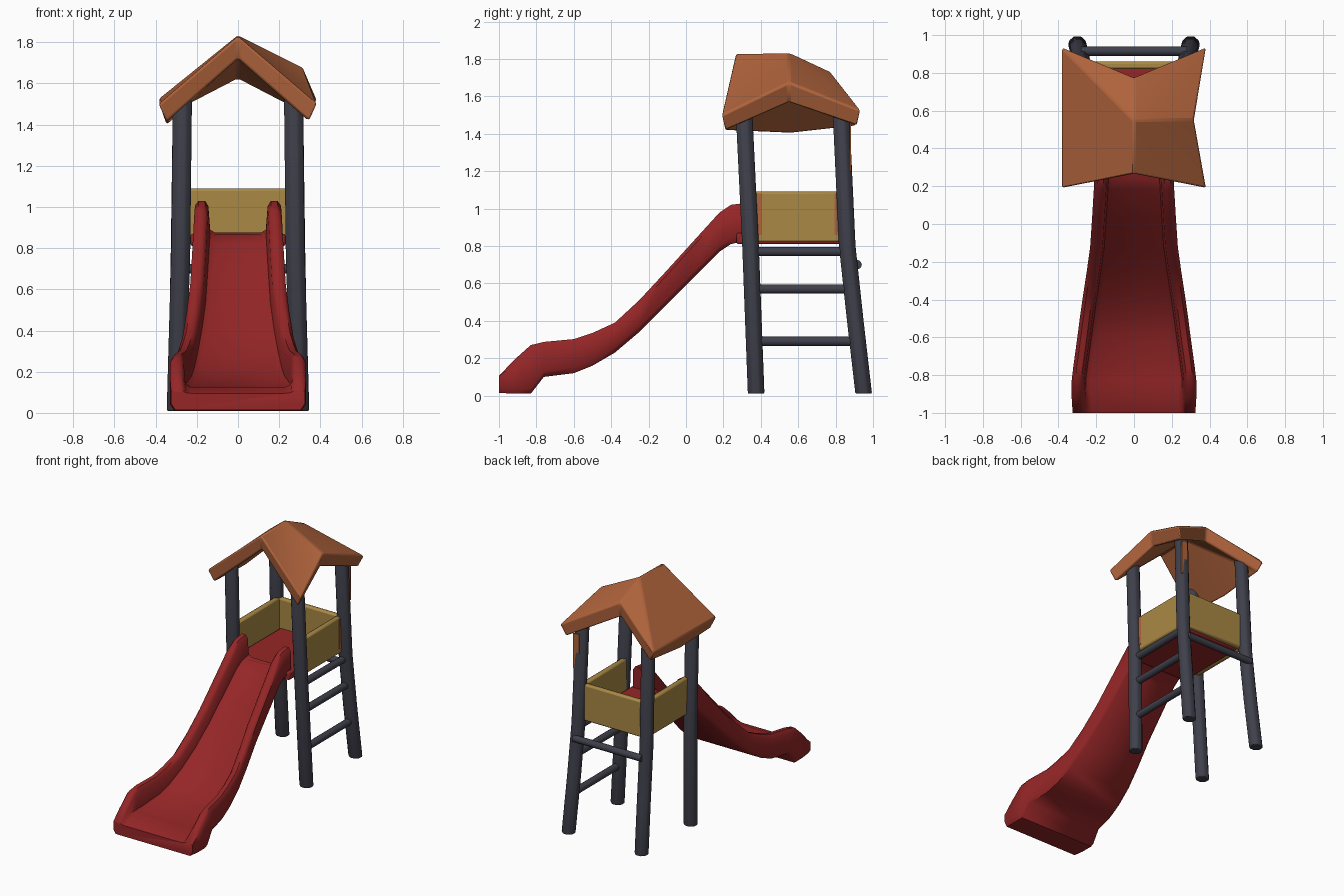
import bpy, bmesh, math
from mathutils import Vector

if "Cube" in bpy.data.objects:
    bpy.data.objects.remove(bpy.data.objects["Cube"])


def material(name, rgb):
    m = bpy.data.materials.new(name)
    m.diffuse_color = (*rgb, 1)
    m.use_nodes = True
    m.node_tree.nodes["Principled BSDF"].inputs["Base Color"].default_value = m.diffuse_color
    return m


RED = material("slide red", (0.30, 0.019, 0.02))
ORANGE = material("roof orange", (0.43, 0.125, 0.045))
YELLOW = material("panel yellow", (0.40, 0.25, 0.06))
SLATE = material("post slate", (0.05, 0.05, 0.07))


def make(name, verts, faces, mat, bevel=0.0, angle=40):
    """Mesh object with outward normals, optional rounded edges."""
    bm = bmesh.new()
    vs = [bm.verts.new(v) for v in verts]
    for f in faces:
        bm.faces.new([vs[i] for i in f])
    bmesh.ops.recalc_face_normals(bm, faces=bm.faces)
    me = bpy.data.meshes.new(name)
    bm.to_mesh(me)
    bm.free()
    me.materials.append(mat)
    ob = bpy.data.objects.new(name, me)
    bpy.context.collection.objects.link(ob)
    bpy.context.view_layer.objects.active = ob
    ob.select_set(True)
    bpy.ops.object.shade_smooth_by_angle(angle=math.radians(angle))
    ob.select_set(False)
    if bevel:
        b = ob.modifiers.new("rounding", "BEVEL")
        b.width, b.segments, b.limit_method = bevel, 2, "ANGLE"
    return ob


def loft(name, rings, mat, bevel=0.0, angle=40):
    """Skin closed cross-sections of equal size and cap both ends."""
    n = len(rings[0])
    verts = [p for r in rings for p in r]
    faces = [(k * n + i, k * n + (i + 1) % n, (k + 1) * n + (i + 1) % n, (k + 1) * n + i)
             for k in range(len(rings) - 1) for i in range(n)]
    faces += [tuple(range(n)), tuple(range(len(verts) - n, len(verts)))]
    return make(name, verts, faces, mat, bevel, angle)


def box(name, lo, hi, mat, bevel=0.0):
    ring = lambda z: [(lo[0], lo[1], z), (hi[0], lo[1], z), (hi[0], hi[1], z), (lo[0], hi[1], z)]
    return loft(name, [ring(lo[2]), ring(hi[2])], mat, bevel)


def rod(name, a, b, r, mat):
    a, b = Vector(a), Vector(b)
    d = (b - a).normalized()
    u = d.cross(Vector((0, 0, 1))).normalized()
    w = d.cross(u)
    ang = [math.tau * i / 10 for i in range(10)]
    return loft(name, [[c + u * r * math.cos(t) + w * r * math.sin(t) for t in ang] for c in (a, b)], mat)


# Posts, leaning in as they rise: (x, y, z)
FRONT = [(0.30, 0.375, 0.01), (0.278, 0.345, 0.8), (0.27, 0.31, 1.52)]
BACK = [(0.30, 0.95, 0.01), (0.288, 0.905, 0.4), (0.28, 0.862, 0.8), (0.27, 0.828, 1.53)]


def on_post(path, z):
    for p, q in zip(path, path[1:]):
        if p[2] <= z <= q[2]:
            return Vector(p).lerp(Vector(q), (z - p[2]) / (q[2] - p[2]))


for label, path in (("front", FRONT), ("back", BACK)):
    for side, s in (("left", -1), ("right", 1)):
        rings = [[(s * x + 0.05 * math.cos(math.tau * (i + 0.5) / 8),
                   y + 0.048 * math.sin(math.tau * (i + 0.5) / 8), z) for i in range(8)]
                 for x, y, z in path]
        loft(f"{label}_{side}_post", rings, SLATE, 0.008, 50)

# Side ladder rungs and back crossbar
for i, z in enumerate((0.29, 0.57, 0.77)):
    rod(f"ladder_rung_{i + 1}", on_post(FRONT, z), on_post(BACK, z), 0.026, SLATE)
rod("back_crossbar", (-0.28, 0.915, 0.70), (0.28, 0.915, 0.70), 0.025, SLATE)

# Platform and guard panels
box("platform", (-0.23, 0.27, 0.81), (0.23, 0.83, 0.87), RED, 0.01)
for side, s in (("left", -1), ("right", 1)):
    x0, x1 = sorted((s * 0.235, s * 0.275))
    box(f"{side}_panel", (x0, 0.35, 0.82), (x1, 0.84, 1.09), YELLOW, 0.012)
box("back_panel", (-0.26, 0.82, 0.82), (0.26, 0.86, 1.09), YELLOW, 0.012)

# Thin orange fixing plates on the panel ends and the back post
for i, y in enumerate((0.38, 0.795)):
    box(f"panel_plate_{i + 1}", (0.274, y, 0.86), (0.279, y + 0.025, 1.08), ORANGE)
box("post_plate", (0.26, 0.874, 1.2), (0.31, 0.882, 1.46), ORANGE)

# Slide stations: y, underside, bed, rail top, half width
STATIONS = [(-1.0, 0.015, 0.095, 0.105, 0.325), (-0.92, 0.01, 0.125, 0.19, 0.33),
            (-0.83, 0.01, 0.128, 0.27, 0.33), (-0.76, 0.10, 0.135, 0.287, 0.322),
            (-0.6, 0.12, 0.165, 0.302, 0.30), (-0.5, 0.16, 0.205, 0.335, 0.287),
            (-0.38, 0.23, 0.28, 0.39, 0.27), (-0.25, 0.34, 0.39, 0.51, 0.25),
            (-0.12, 0.47, 0.52, 0.65, 0.232), (0.03, 0.62, 0.67, 0.815, 0.222),
            (0.18, 0.77, 0.82, 0.98, 0.213), (0.24, 0.81, 0.86, 1.02, 0.21),
            (0.32, 0.83, 0.875, 1.03, 0.21)]


def slide_section(y, under, bed, top, w):
    h = min(0.025, (top - bed) / 3)
    half = [(w - 0.02, under), (w, under + 0.03), (w, top - h), (w - 0.018, top),
            (w - 0.05, top), (w - 0.066, top - h), (w - 0.075, bed + h * 0.6), (w - 0.10, bed)]
    return [(x, y, z) for x, z in half] + [(-x, y, z) for x, z in reversed(half)]


loft("slide", [slide_section(*s) for s in STATIONS], RED, 0, 48)

# Roof with gables at front, right and back, and a plain slope at the left
RIM = [(-0.385, 0.19, 1.50), (0, 0.265, 1.83), (0.385, 0.19, 1.50), (0.32, 0.55, 1.675),
       (0.385, 0.935, 1.525), (0, 0.775, 1.73), (-0.385, 0.935, 1.525), (-0.385, 0.56, 1.51)]
top = RIM + [(0, 0.55, 1.835)]
CORNERS = (0, 2, 4, 6)
under = [(x * 0.9, 0.56 + (y - 0.56) * 0.95, z - (0.085 if i in CORNERS else 0.11))
         for i, (x, y, z) in enumerate(top)]
faces = []
for i in range(8):
    j = (i + 1) % 8
    faces += [(i, j, 8), (j + 9, i + 9, 17), (i, i + 9, j + 9, j)]
make("roof", top + under, faces, ORANGE, 0.012, 25)
